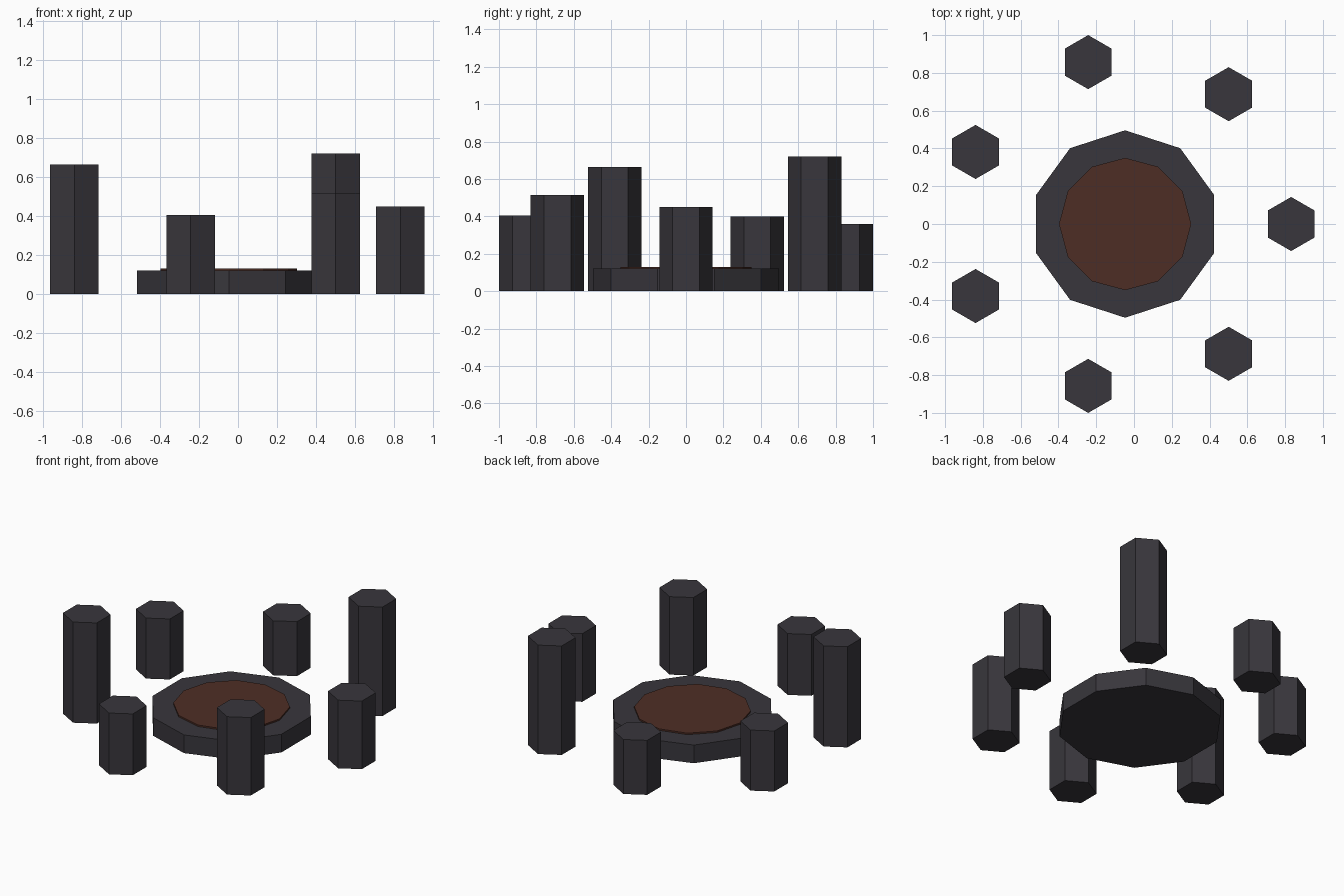
import bpy, bmesh, math

if "Cube" in bpy.data.objects:
    bpy.data.objects.remove(bpy.data.objects["Cube"])

CX = -0.047  # centre of the stone ring


def material(name, rgb):
    m = bpy.data.materials.new(name)
    m.diffuse_color = (*rgb, 1.0)
    m.use_nodes = True
    m.node_tree.nodes["Principled BSDF"].inputs["Base Color"].default_value = m.diffuse_color
    return m


stone = material("dark_stone", (0.040, 0.037, 0.045))
ember = material("rust_brown", (0.076, 0.027, 0.018))


def prism(name, sides, radius, x, y, z0, z1, mat):
    """Flat-shaded upright prism with one corner pointing to +y."""
    bm = bmesh.new()
    ring = [bm.verts.new((radius * math.sin(math.tau * i / sides),
                          radius * math.cos(math.tau * i / sides), z0))
            for i in range(sides)]
    base = bm.faces.new(ring)
    top = bmesh.ops.extrude_face_region(bm, geom=[base], use_keep_orig=True)["geom"]
    for v in top:
        if isinstance(v, bmesh.types.BMVert):
            v.co.z = z1
    bmesh.ops.recalc_face_normals(bm, faces=bm.faces)
    me = bpy.data.meshes.new(name)
    bm.to_mesh(me)
    bm.free()
    me.materials.append(mat)
    ob = bpy.data.objects.new(name, me)
    ob.location = (x, y, 0)
    bpy.context.collection.objects.link(ob)
    return ob


# Central ten-sided plinth with a thin twelve-sided inlay
prism("plinth", 10, 0.496, CX, 0, 0.0, 0.12, stone)
prism("inlay_disc", 12, 0.35, CX, 0, 0.11, 0.13, ember)

# Seven hexagonal pillars of varying height, counter-clockwise from +x
for i, h in enumerate((0.45, 0.72, 0.36, 0.40, 0.665, 0.405, 0.515)):
    a = math.tau * i / 7
    prism(f"pillar_{i + 1}", 6, 0.143, CX + 0.879 * math.cos(a),
          0.879 * math.sin(a), 0.0, h, stone)
